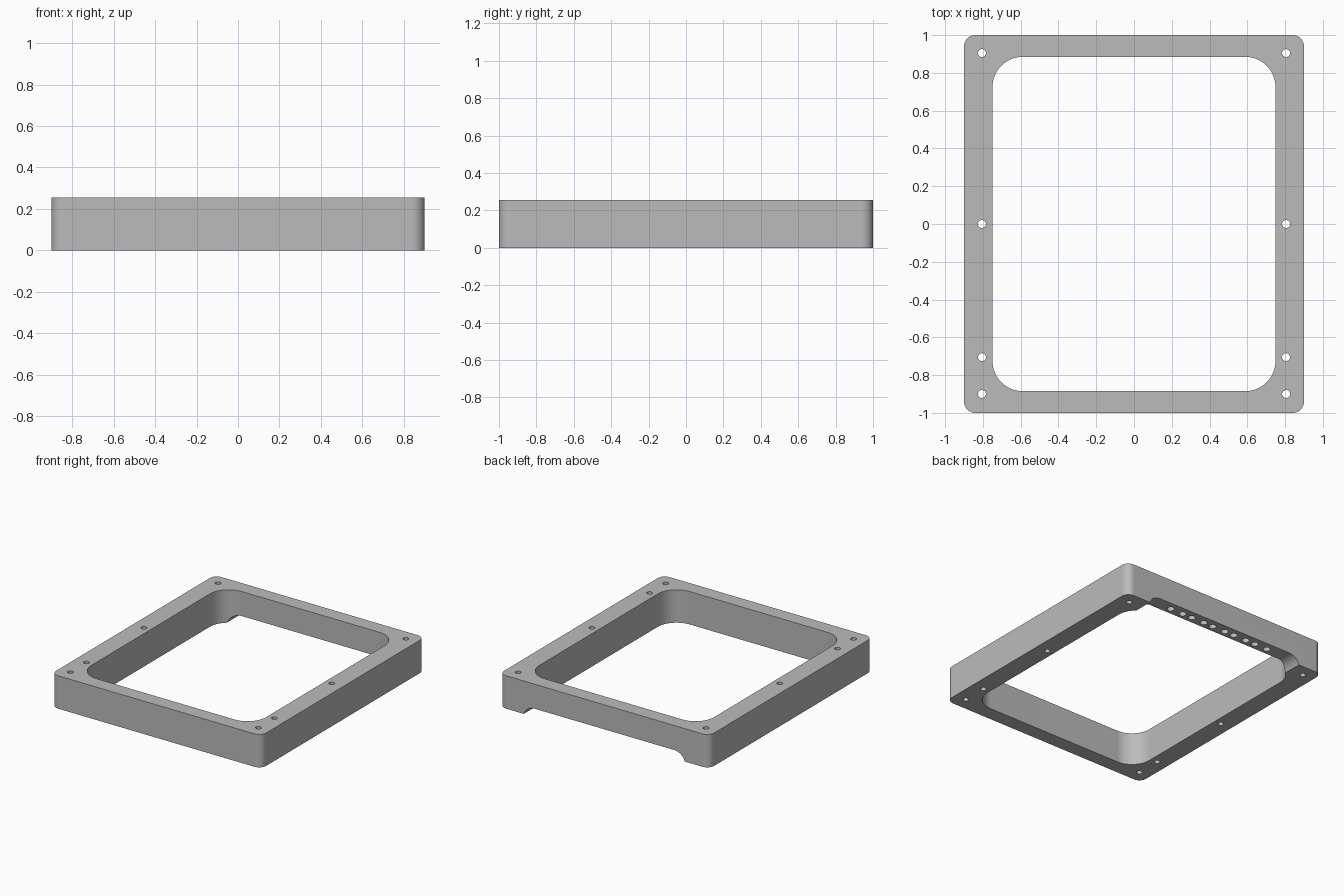
import bpy, bmesh, math

old = bpy.data.objects.get("Cube")
if old:
    bpy.data.objects.remove(old, do_unlink=True)

HEIGHT = 0.255
NOTCH = 0.065

grey = bpy.data.materials.new("plain grey")
grey.use_nodes = True
colour = (0.5, 0.5, 0.5, 1)
grey.diffuse_color = colour
grey.node_tree.nodes["Principled BSDF"].inputs["Base Color"].default_value = colour


def rounded_rect(hx, hy, r, steps=14):
    """Outline of a rounded rectangle, counter-clockwise."""
    pts = []
    for quarter, (sx, sy) in enumerate([(1, 1), (-1, 1), (-1, -1), (1, -1)]):
        for i in range(steps + 1):
            a = math.pi / 2 * (quarter + i / steps)
            pts.append((sx * (hx - r) + r * math.cos(a),
                        sy * (hy - r) + r * math.sin(a)))
    return pts


def circle(cx, cy, r, n=24):
    return [(cx + r * math.cos(math.tau * i / n),
             cy + r * math.sin(math.tau * i / n)) for i in range(n)]


def prism(name, outlines, lo, hi, along_y=False):
    """Extrude closed outlines from lo to hi, along z or along y."""
    bm = bmesh.new()
    for pts in outlines:
        def place(p, d):
            return (p[0], d, p[1]) if along_y else (p[0], p[1], d)
        a = [bm.verts.new(place(p, lo)) for p in pts]
        b = [bm.verts.new(place(p, hi)) for p in pts]
        bm.faces.new(a[::-1])
        bm.faces.new(b)
        for i in range(len(pts)):
            j = (i + 1) % len(pts)
            bm.faces.new((a[i], a[j], b[j], b[i]))
    bmesh.ops.recalc_face_normals(bm, faces=bm.faces)
    mesh = bpy.data.meshes.new(name)
    bm.to_mesh(mesh)
    bm.free()
    mesh.materials.append(grey)
    obj = bpy.data.objects.new(name, mesh)
    bpy.context.collection.objects.link(obj)
    return obj


def cut(target, cutter):
    cutter.hide_render = True
    bpy.context.view_layer.objects.active = target
    mod = target.modifiers.new("cut", 'BOOLEAN')
    mod.operation = 'DIFFERENCE'
    mod.solver = 'EXACT'
    mod.object = cutter
    bpy.ops.object.modifier_apply(modifier=mod.name)
    bpy.data.objects.remove(cutter, do_unlink=True)


# Main frame body and its rounded opening
frame = prism("frame", [rounded_rect(0.9, 1.0, 0.06)], 0, HEIGHT)
cut(frame, prism("opening", [rounded_rect(0.749, 0.885, 0.16)], -0.1, HEIGHT + 0.1))

# Notch under the back wall, with arched ends
radius, flat = 0.095, 0.6
reach = math.acos(1 - NOTCH / radius)
arc = [(flat + radius * math.sin(reach * i / 10),
        NOTCH - radius * (1 - math.cos(reach * i / 10))) for i in range(11)]
end = arc[-1][0]
notch = [(-end, -0.1), (end, -0.1)] + arc[::-1] + [(-x, z) for x, z in arc]
cut(frame, prism("notch", [notch], 0.7, 1.1, along_y=True))

# Screw holes right through the side rails
screws = [circle(side * 0.805, y, 0.021)
          for side in (-1, 1) for y in (0.905, 0, -0.705, -0.9)]
cut(frame, prism("screw_holes", screws, -0.1, HEIGHT + 0.1))

# Row of paired blind holes in the notch roof
sockets = [circle(side * x, 0.935, 0.027)
           for side in (-1, 1) for x in (0.056, 0.139, 0.25, 0.334, 0.445)]
cut(frame, prism("sockets", sockets, 0.02, NOTCH + 0.1))

# Smooth rounded corners, crisp edges and flat walls
bpy.ops.object.select_all(action='DESELECT')
frame.select_set(True)
bpy.context.view_layer.objects.active = frame
bpy.ops.object.shade_smooth_by_angle(angle=math.radians(30))
weighted = frame.modifiers.new("even shading", 'WEIGHTED_NORMAL')
weighted.keep_sharp = True
